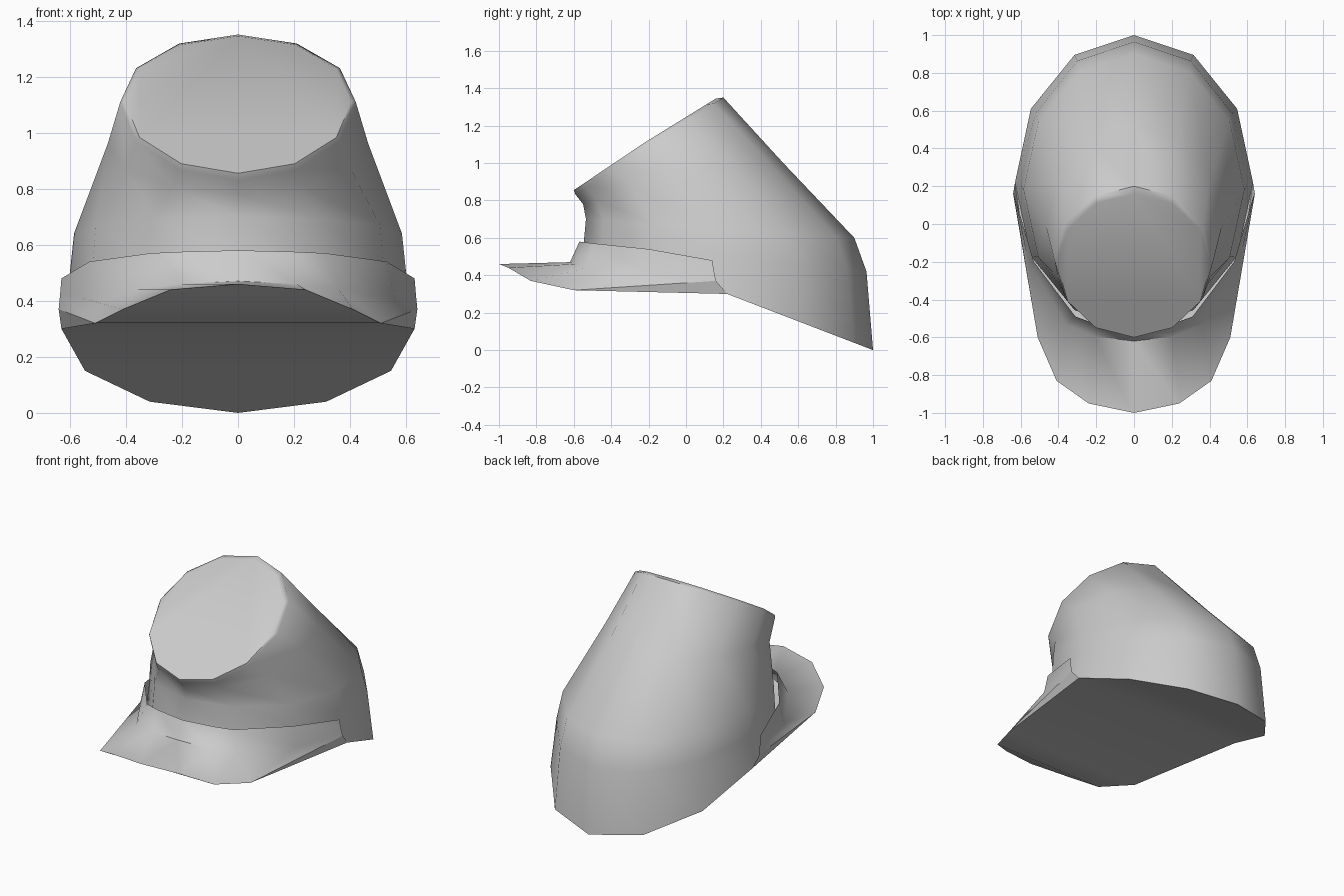
import bpy, bmesh, math

if "Cube" in bpy.data.objects:
    bpy.data.objects.remove(bpy.data.objects["Cube"])

N = 12

def ring(yb, zb, yf, zf, w, zm):
    """Tilted 12-sided ring from its back point, front point, half width and side height."""
    pts = []
    for i in range(N):
        a = 2 * math.pi * i / N
        c = math.cos(a)
        z = zm + c * (zb - zm) if c > 0 else zm - c * (zf - zm)
        pts.append((w * math.sin(a), (yb + yf) / 2 + c * (yb - yf) / 2, z))
    return pts

def full(half):
    """Mirror a half row (centre first) across x."""
    return [(-x, y, z) for x, y, z in half[:0:-1]] + half

def build(name, rows, closed=False, cap=False, extra=(), angle=40):
    bm = bmesh.new()
    vr = [[bm.verts.new(p) for p in r] for r in rows]
    n = len(rows[0])
    for a, b in zip(vr, vr[1:]):
        for i in range(n if closed else n - 1):
            j = (i + 1) % n
            bm.faces.new((a[i], b[i], b[j], a[j]))
    if cap:
        bm.faces.new(vr[-1][::-1])
    for tri in extra:
        bm.faces.new([bm.verts.new(p) for p in tri])
    bmesh.ops.remove_doubles(bm, verts=bm.verts, dist=1e-4)
    me = bpy.data.meshes.new(name)
    bm.to_mesh(me)
    bm.free()
    ob = bpy.data.objects.new(name, me)
    bpy.context.collection.objects.link(ob)
    bpy.ops.object.select_all(action='DESELECT')
    ob.select_set(True)
    bpy.context.view_layer.objects.active = ob
    bpy.ops.object.shade_smooth_by_angle(angle=math.radians(angle))
    return ob

# Cap body: leaning tube with a tilted flat crown
build("cap_body", [
    ring(1.00, 0.00, -0.56, 0.37, 0.63, 0.30),
    ring(0.965, 0.42, -0.55, 0.54, 0.60, 0.50),
    ring(0.90, 0.60, -0.535, 0.70, 0.585, 0.64),
    ring(0.52, 1.00, -0.55, 0.78, 0.465, 0.96),
    ring(0.20, 1.35, -0.59, 0.83, 0.42, 1.11),
    ring(0.16, 1.345, -0.60, 0.855, 0.405, 1.11),
], closed=True, cap=True, angle=50)

# Visor with the band that wraps the front of the body
top = [(0, -.57, .58), (.2, -.53, .575), (.31, -.49, .57), (.53, -.2, .54), (.63, .14, .48)]
crease = [(0, -.62, .47), (.21, -.595, .46), (.36, -.53, .44), (.56, -.2, .41), (.635, .15, .42)]
edge = [(0, -1, .46), (.24, -.95, .44), (.41, -.83, .37), (.51, -.6, .32), (.64, .16, .37)]
build("visor", [full(top), full(crease), full(edge)], angle=60)

# Underside: strips across the opening, front to back, plus side gussets
under = edge[:4] + [(.63, .22, .30), (.546, .61, .15), (.315, .895, .04), (0, 1, 0)]
gusset = [edge[3], under[4], edge[4]]
build("underside", [[(-x, y, z), (x, y, z)] for x, y, z in under],
      extra=[gusset, [(-x, y, z) for x, y, z in gusset[::-1]]], angle=20)
